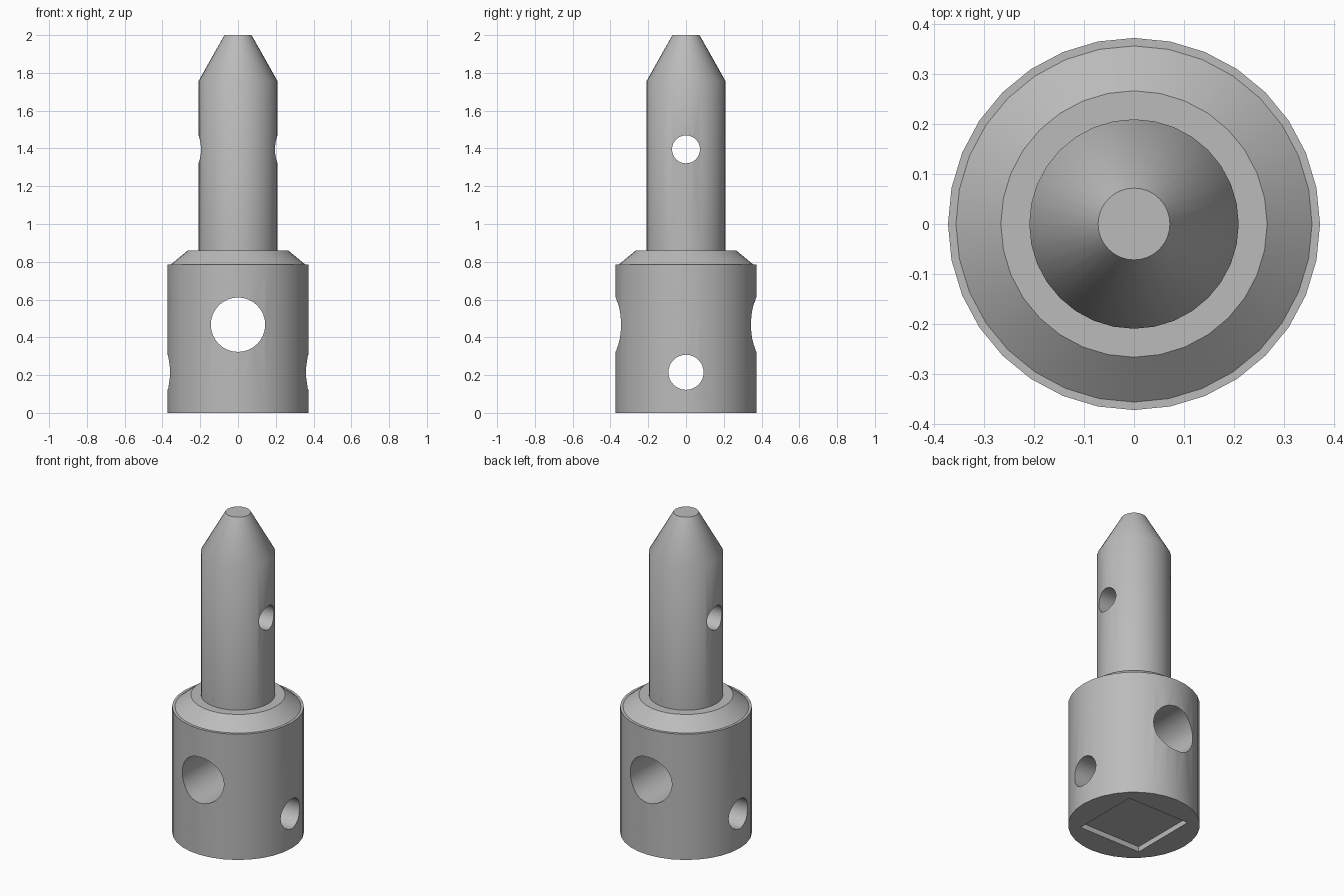
import bpy
import bmesh
import math
from mathutils import Matrix

default = bpy.data.objects.get("Cube")
if default:
    bpy.data.objects.remove(default, do_unlink=True)

GREY = (0.5, 0.5, 0.5, 1.0)
steel = bpy.data.materials.new("grey steel")
steel.use_nodes = True
steel.diffuse_color = GREY
steel.node_tree.nodes["Principled BSDF"].inputs["Base Color"].default_value = GREY


def add_object(name, bm):
    bmesh.ops.recalc_face_normals(bm, faces=bm.faces[:])
    mesh = bpy.data.meshes.new(name)
    bm.to_mesh(mesh)
    bm.free()
    mesh.materials.append(steel)
    obj = bpy.data.objects.new(name, mesh)
    bpy.context.collection.objects.link(obj)
    return obj


def turned(name, profile, sides=32):
    """Closed solid of revolution from (radius, height) rings."""
    bm = bmesh.new()
    rings = []
    for r, z in profile:
        angles = [math.tau * i / sides for i in range(sides)]
        rings.append([bm.verts.new((r * math.cos(a), r * math.sin(a), z)) for a in angles])
    for low, high in zip(rings, rings[1:]):
        for i in range(sides):
            j = (i + 1) % sides
            bm.faces.new((low[i], low[j], high[j], high[i]))
    bm.faces.new(rings[0][::-1])
    bm.faces.new(rings[-1])
    return add_object(name, bm)


def hole_cutter(name, radius, z, axis):
    bm = bmesh.new()
    turn = Matrix.Rotation(math.pi / 2, 4, "Y" if axis == "X" else "X")
    bmesh.ops.create_cone(bm, cap_ends=True, segments=32, radius1=radius, radius2=radius,
                          depth=1, matrix=Matrix.Translation((0, 0, z)) @ turn)
    return add_object(name, bm)


def square_cutter(name, side, depth):
    bm = bmesh.new()
    bmesh.ops.create_cube(bm, size=1, matrix=Matrix.Diagonal((side, side, depth * 2, 1)))
    return add_object(name, bm)


# Collar, chamfered shoulder, shank and tapered tip in one turned piece
pin = turned("socket_pin", [
    (0.373, 0), (0.373, 0.785), (0.357, 0.785), (0.267, 0.859),
    (0.21, 0.859), (0.21, 1.755), (0.072, 2.0)])

# Cross holes and the square recess in the base
cutters = [
    hole_cutter("collar_front_hole", 0.144, 0.467, "Y"),
    hole_cutter("collar_side_hole", 0.093, 0.215, "X"),
    hole_cutter("shank_side_hole", 0.074, 1.395, "X"),
    square_cutter("base_square_recess", 0.43, 0.033),
]
bpy.context.view_layer.objects.active = pin
for cutter in cutters:
    mod = pin.modifiers.new(cutter.name, "BOOLEAN")
    mod.operation = "DIFFERENCE"
    mod.solver = "EXACT"
    mod.object = cutter
    bpy.ops.object.modifier_apply(modifier=mod.name)
    bpy.data.objects.remove(cutter, do_unlink=True)

# Smooth walls with crisp edges
bpy.ops.object.select_all(action="DESELECT")
pin.select_set(True)
bpy.ops.object.shade_smooth_by_angle(angle=math.radians(30))
